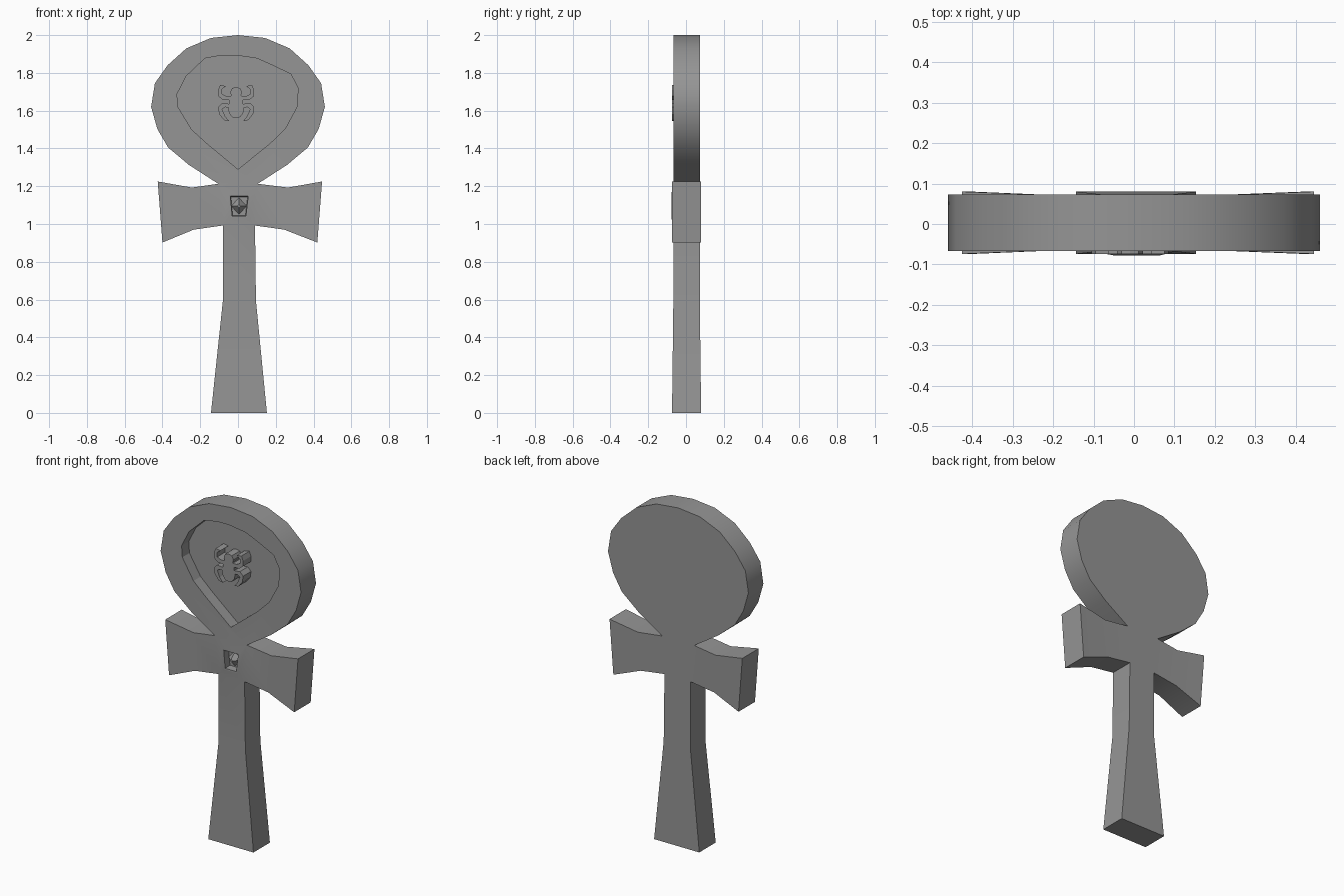
import bpy, bmesh, math

cube = bpy.data.objects.get("Cube")
if cube:
    bpy.data.objects.remove(cube, do_unlink=True)

stone = bpy.data.materials.new("grey stone")
stone.use_nodes = True
grey = (0.3, 0.3, 0.3, 1)
stone.diffuse_color = grey
stone.node_tree.nodes["Principled BSDF"].inputs["Base Color"].default_value = grey

FRONT, BACK, FLOOR = -0.067, 0.073, 0.0


def finish(name, bm, smooth=False):
    bmesh.ops.recalc_face_normals(bm, faces=bm.faces)
    mesh = bpy.data.meshes.new(name)
    bm.to_mesh(mesh)
    bm.free()
    mesh.materials.append(stone)
    obj = bpy.data.objects.new(name, mesh)
    bpy.context.collection.objects.link(obj)
    if smooth:
        bpy.ops.object.select_all(action='DESELECT')
        obj.select_set(True)
        bpy.context.view_layer.objects.active = obj
        bpy.ops.object.shade_smooth_by_angle(angle=math.radians(30))
    return obj


def prism(name, outline, y0, y1):
    bm = bmesh.new()
    face = bm.faces.new([bm.verts.new((x, y0, z)) for x, z in outline])
    new = bmesh.ops.extrude_face_region(bm, geom=[face])["geom"]
    for v in new:
        if isinstance(v, bmesh.types.BMVert):
            v.co.y = y1
    return finish(name, bm)


# Shared hub corners, clockwise from the upper left
hub = [(-0.105, 1.213), (0.105, 1.213), (0.09, 0.992), (-0.08, 0.992)]

# Flat regions of the body outline
half_head = [(0.143, 1.985), (0.273, 1.93), (0.373, 1.84), (0.44, 1.745), (0.46, 1.62),
             (0.427, 1.503), (0.37, 1.405), (0.26, 1.313)]
head = [(0, 2.0)] + half_head + [hub[1], hub[0]] + [(-x, z) for x, z in reversed(half_head)]
right_low, right_high = (0.245, 0.97), (0.265, 1.193)
left_low, left_high = (-0.235, 0.97), (-0.245, 1.193)
knee_l, knee_r = (-0.08, 0.594), (0.095, 0.594)
regions = [head, hub,
           [hub[1], right_high, right_low, hub[2]],
           [right_high, (0.445, 1.225), (0.42, 0.902), right_low],
           [hub[3], left_low, left_high, hub[0]],
           [left_low, (-0.4, 0.902), (-0.425, 1.225), left_high],
           [hub[3], hub[2], knee_r, knee_l],
           [knee_l, knee_r, (0.153, 0), (-0.143, 0)]]

# Body: flared arms and shaft thicken slightly at their ends
bm = bmesh.new()
verts = {}
for region in regions:
    for x, z in region:
        if (x, z) not in verts:
            verts[x, z] = bm.verts.new((x, FRONT, z))
    bm.faces.new([verts[p] for p in region])
bmesh.ops.recalc_face_normals(bm, faces=bm.faces)
new = bmesh.ops.extrude_face_region(bm, geom=bm.faces[:])["geom"]
for v in new:
    if isinstance(v, bmesh.types.BMVert):
        v.co.y = BACK
for v in bm.verts:
    if v.co.z < 0.1 or (abs(v.co.x) > 0.39 and v.co.z < 1.3):
        v.co.y += math.copysign(0.007, v.co.y)

# Raised hub facets with a sunken socket
bm.faces.ensure_lookup_table()
front_hub = next(f for f in bm.faces if len(f.verts) == 4 and
                 {(round(v.co.x, 3), round(v.co.z, 3)) for v in f.verts} == set(hub)
                 and all(v.co.y < 0 for v in f.verts))
socket = [(-0.048, 1.156), (0.062, 1.156), (0.048, 1.034), (-0.037, 1.034)]


def step(face, outline, y):
    bmesh.ops.inset_individual(bm, faces=[face], thickness=0.01)
    for v in face.verts:
        i = (0 if v.co.x < 0 else 1) if v.co.z > 1.095 else (3 if v.co.x < 0 else 2)
        v.co = (outline[i][0], y, outline[i][1])


def shrink(k):
    return [(0.006 + (x - 0.006) * k, 1.095 + (z - 1.095) * k) for x, z in socket]


step(front_hub, socket, -0.078)
step(front_hub, shrink(0.86), -0.076)
step(front_hub, shrink(0.8), -0.035)
body = finish("body", bm, True)

# Teardrop recess cut into the head
recess = prism("recess_cutter", [(-0.01, 1.893), (0.1, 1.877), (0.19, 1.837), (0.28, 1.793),
                                 (0.318, 1.72), (0.312, 1.62), (0.25, 1.505), (0.17, 1.427),
                                 (0, 1.29), (-0.165, 1.427), (-0.245, 1.5), (-0.318, 1.62),
                                 (-0.323, 1.687), (-0.275, 1.782), (-0.175, 1.877),
                                 (-0.085, 1.893)], -0.2, FLOOR)
recess.hide_render = True
recess.hide_viewport = True
cut = body.modifiers.new("recess", 'BOOLEAN')
cut.operation = 'DIFFERENCE'
cut.solver = 'EXACT'
cut.object = recess

# Diamond gem in the socket
bm = bmesh.new()
bmesh.ops.create_cone(bm, cap_ends=True, segments=4, radius1=0.045, radius2=0.008, depth=0.04)
for v in bm.verts:
    x, y, z = v.co
    v.co = (0.005 + x, -0.05 - z, 1.095 + y * 1.1)
finish("gem", bm)

# Beetle emblem: body and curled legs, drawn around its own centre
UNIT = 0.0053


def emblem(name, outline, side=1):
    return prism(name, [(-0.01 + side * x * UNIT, 1.64 + z * UNIT) for x, z in outline],
                 FLOOR + 0.005, -0.074)


shell = [(4, 15), (6, 11), (5, 8), (7, 3), (7, -2), (8, -6), (7, -10), (4, -14)]
emblem("beetle_body", [(0, 16)] + shell + [(0, -15)] + [(-x, z) for x, z in reversed(shell)])
front_leg = [(5, 3), (13, 3), (18, 7), (18, 13), (16, 18), (10, 17), (14, 14), (14, 9), (10, 7), (5, 7)]
back_leg = [(5, -1), (14, 0), (18, -4), (17, -11), (12, -17), (7, -18), (11, -13), (14, -6), (11, -4), (5, -5)]
for side, label in ((1, "left"), (-1, "right")):
    emblem("beetle_front_leg_" + label, front_leg, side)
    emblem("beetle_back_leg_" + label, back_leg, side)
